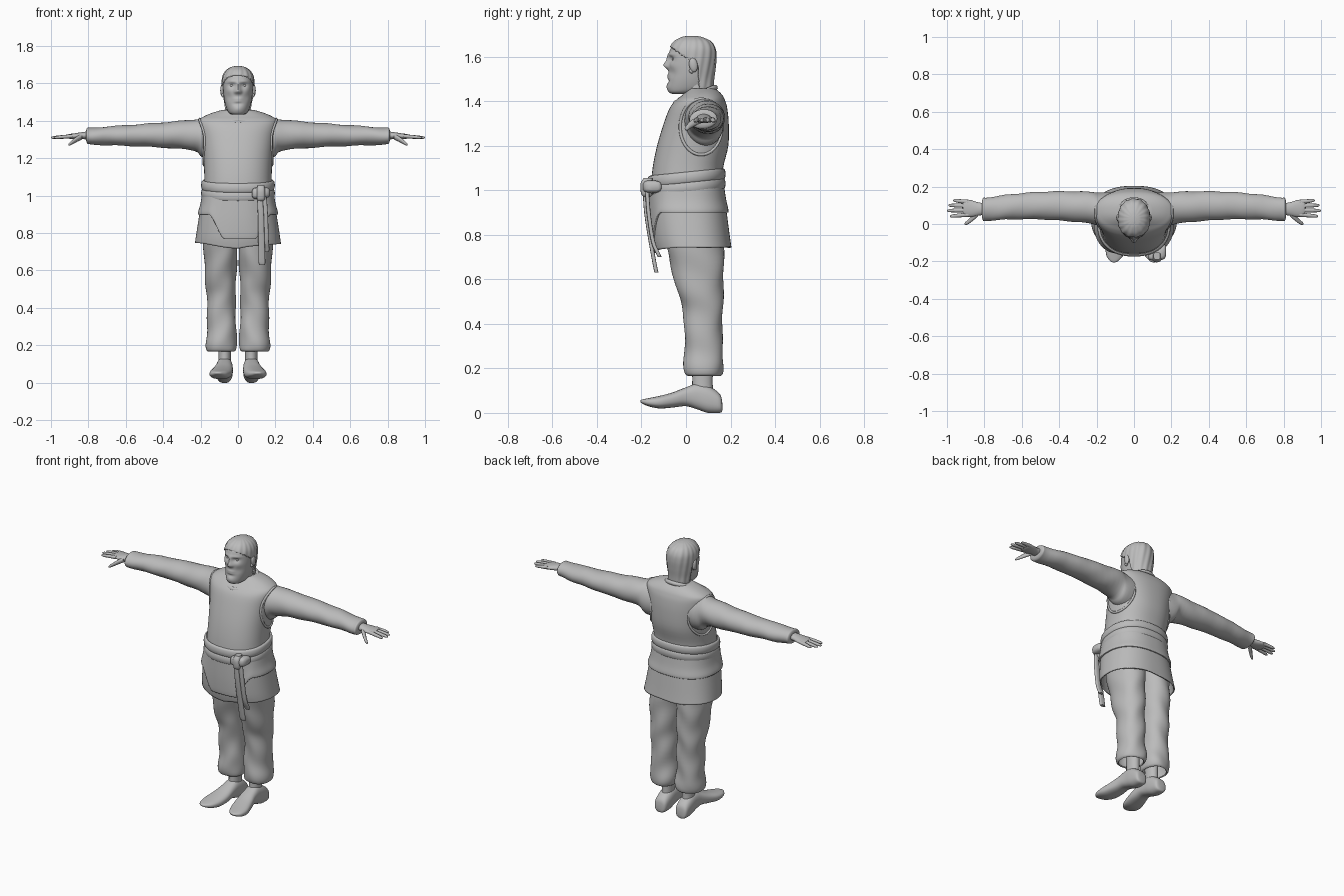
import bpy, bmesh, math
from mathutils import Vector
from mathutils.bvhtree import BVHTree

cube = bpy.data.objects.get("Cube")
if cube:
    bpy.data.objects.remove(cube)

grey = bpy.data.materials.new("plain_grey")
grey.use_nodes = True
grey.diffuse_color = (0.5, 0.5, 0.5, 1)
grey.node_tree.nodes["Principled BSDF"].inputs["Base Color"].default_value = (0.5, 0.5, 0.5, 1)


def spline(rows, steps):
    """Smoothly interpolate between rows of numbers."""
    out = []
    for i in range(len(rows) - 1):
        p = [rows[max(i - 1, 0)], rows[i], rows[i + 1], rows[min(i + 2, len(rows) - 1)]]
        for k in range(steps):
            t = k / steps
            out.append([b + t / 2 * (c - a + t * (2 * a - 5 * b + 4 * c - d + t * (3 * b - a - 3 * c + d)))
                        for a, b, c, d in zip(*p)])
    return out + [list(rows[-1])]


def finish(obj, mirror, thick):
    obj.data.materials.append(grey)
    bpy.ops.object.select_all(action='DESELECT')
    obj.select_set(True)
    bpy.context.view_layer.objects.active = obj
    bpy.ops.object.shade_smooth_by_angle(angle=math.radians(50))
    if thick:
        solid = obj.modifiers.new("thickness", 'SOLIDIFY')
        solid.thickness = thick
        solid.offset = -1
    if mirror:
        obj.modifiers.new("mirror", 'MIRROR')
    return obj


def loft(name, axis, rows, sides=32, steps=4, power=2.0, warp=None, keep=None,
         mirror=False, thick=0, cap=True):
    """Skin rounded sections; each row is (position, a_min, a_max, b_min, b_max)."""
    bm = bmesh.new()
    rings = []
    for t, a0, a1, b0, b1 in spline(rows, steps):
        ring = []
        for i in range(sides):
            ang = 2 * math.pi * i / sides
            c, s = math.cos(ang), math.sin(ang)
            a = (a0 + a1) / 2 + (a1 - a0) / 2 * math.copysign(abs(c) ** (2 / power), c)
            b = (b0 + b1) / 2 + (b1 - b0) / 2 * math.copysign(abs(s) ** (2 / power), s)
            co = {'x': (t, a, b), 'y': (a, t, b), 'z': (a, b, t)}[axis]
            ring.append(bm.verts.new(warp(*co) if warp else co))
        rings.append(ring)
    for low, high in zip(rings, rings[1:]):
        for i in range(sides):
            j = (i + 1) % sides
            bm.faces.new((low[i], low[j], high[j], high[i]))
    if cap:
        bm.faces.new(rings[0])
        bm.faces.new(rings[-1])
    bmesh.ops.recalc_face_normals(bm, faces=bm.faces)
    if keep:
        gone = [f for f in bm.faces if not keep(f.calc_center_median())]
        bmesh.ops.delete(bm, geom=gone, context='FACES')
    mesh = bpy.data.meshes.new(name)
    bm.to_mesh(mesh)
    bm.free()
    obj = bpy.data.objects.new(name, mesh)
    bpy.context.collection.objects.link(obj)
    return finish(obj, mirror, thick)


def cord(name, points, radius, mirror=False):
    """Closed round cord through the points."""
    curve = bpy.data.curves.new(name, 'CURVE')
    curve.dimensions = '3D'
    curve.bevel_depth = radius
    curve.bevel_resolution = 3
    line = curve.splines.new('POLY')
    line.points.add(len(points) - 1)
    for pt, co in zip(line.points, points):
        pt.co = (*co, 1)
    line.use_cyclic_u = True
    obj = bpy.data.objects.new(name, curve)
    bpy.context.collection.objects.link(obj)
    bpy.ops.object.select_all(action='DESELECT')
    obj.select_set(True)
    bpy.context.view_layer.objects.active = obj
    bpy.ops.object.convert(target='MESH')
    return finish(bpy.context.object, mirror, 0)


def ball(name, place, size, turn=0):
    bpy.ops.mesh.primitive_uv_sphere_add(segments=20, ring_count=12, radius=1)
    obj = bpy.context.object
    obj.name = name
    for v in obj.data.vertices:
        x, y, z = (c * s for c, s in zip(v.co, size))
        c, s = math.cos(turn), math.sin(turn)
        v.co = Vector((x, y * c - z * s, y * s + z * c)) + Vector(place)
    return finish(obj, True, 0)


def sym(*rows):
    """Rows of (z, half_width, front, back) as loft sections."""
    return [(z, -w, w, f, b) for z, w, f, b in rows]


# Tunic body
tunic = loft("tunic", 'z', sym(
    (1.0, .183, -.16, .163), (1.1, .18, -.15, .167), (1.2, .185, -.13, .19), (1.3, .195, -.1, .192),
    (1.37, .207, -.073, .185), (1.405, .207, -.045, .175), (1.425, .18, -.02, .165),
    (1.442, .14, .0, .15), (1.457, .09, .015, .13)), sides=64, power=2.3)

# Neckline and armhole trims
turns = [2 * math.pi * i / 64 for i in range(64)]
cord("neck_trim", [(.086 * math.cos(a), .042 + .088 * math.sin(a), 1.426 + .035 * math.sin(a))
                   for a in turns], .013)
tree = BVHTree.FromPolygons([v.co for v in tunic.data.vertices],
                            [p.vertices[:] for p in tunic.data.polygons])
trim = []
for a in turns:
    hit = tree.ray_cast(Vector((1, .068 + .094 * math.cos(a), 1.285 + .125 * math.sin(a))), Vector((-1, 0, 0)))[0]
    if hit:
        trim.append(hit)
cord("armhole_trim", trim, .007, mirror=True)

# Sleeves
loft("sleeve", 'x', [
    (.1, -.01, .163, 1.18, 1.4), (.19, -.005, .17, 1.205, 1.412), (.23, .002, .172, 1.24, 1.408),
    (.35, .015, .175, 1.253, 1.396), (.5, .025, .172, 1.262, 1.384), (.65, .025, .16, 1.268, 1.373),
    (.78, .018, .142, 1.273, 1.363), (.805, .015, .139, 1.277, 1.361), (.812, .03, .125, 1.292, 1.348)],
    mirror=True,
    warp=lambda x, y, z: (x, y + .002 * math.sin(45 * x + 30 * z), z + .002 * math.sin(38 * x + 25 * y)))

# Hands
loft("palm", 'x', [(.79, .05, .112, 1.3, 1.345), (.83, .045, .115, 1.302, 1.34), (.87, .038, .127, 1.302, 1.334),
                   (.9, .042, .13, 1.304, 1.33), (.915, .055, .122, 1.31, 1.326)], sides=20, mirror=True)
for name, y, tip in (("index", .05, .985), ("middle", .074, 1.0), ("ring", .097, .993), ("little", .118, .968)):
    spread = (y - .085) * .25
    loft(name + "_finger", 'x', [
        (x, y + k * spread - r, y + k * spread + r, 1.318 - .008 * k - r * .9, 1.318 - .008 * k + r * .9)
        for x, k, r in ((.885, 0, .0115), ((.89 + tip) / 2, .5, .0105), (tip - .012, .9, .008), (tip, 1, .002))],
        sides=12, mirror=True)
loft("thumb", 'x', [(.835, .04, .075, 1.3, 1.33), (.86, .018, .05, 1.288, 1.318), (.885, .0, .024, 1.275, 1.298),
                    (.9, -.006, .012, 1.268, 1.285), (.907, -.002, .004, 1.27, 1.276)], sides=12, mirror=True)

# Long under skirt, with a hem lower at the front
loft("under_skirt", 'z', sym(
    (1.03, .183, -.158, .163), (.92, .203, -.165, .18), (.8, .222, -.155, .196), (.745, .23, -.143, .204)),
    sides=96, power=2.4, thick=.008, cap=False,
    warp=lambda x, y, z: (x, y, z - (1.03 - z) * .1 * max(0, 1 - abs(x) / .22) * (y < 0)
                          + .003 * math.sin(24 * x) * (1.03 - z) / .3))


# Short over skirt, with a deep front flap
def flap(x, y, z):
    s = min(1, max(0, (.17 - abs(x - .01)) / .09)) if y < 0 else 0
    drop = .13 * s * s * (3 - 2 * s)
    return x, y + .09 * drop * (1.03 - z) / .13, z - drop * (1.03 - z) / .13


loft("over_skirt", 'z', sym((1.03, .19, -.166, .17), (.96, .2, -.176, .18), (.915, .213, -.178, .19),
                            (.9, .214, -.176, .19)),
     sides=128, power=2.4, thick=.012, cap=False, warp=flap)

# Belt wraps, knot and hanging ends
for name, z in (("upper_belt", 1.056), ("lower_belt", 1.012)):
    loft(name, 'z', sym(*[(z + h, .183 + g, -.16 - g, .164 + g) for h, g in
                          ((-.026, 0), (-.02, .01), (0, .014), (.02, .01), (.026, 0))]),
         sides=64, power=2.3, cap=False, warp=lambda x, y, z: (x, y, z + .1 * y))
loft("belt_knot", 'x', [(.075, -.18, -.15, 1.0, 1.025), (.085, -.192, -.145, .985, 1.04), (.125, -.196, -.13, .985, 1.045),
                        (.16, -.188, -.11, .99, 1.042), (.172, -.17, -.12, 1.0, 1.03)], sides=20, power=3)
loft("belt_loop", 'z', [(.97, .105, .135, -.19, -.16), (.985, .1, .145, -.202, -.15), (1.03, .1, .145, -.204, -.15),
                        (1.055, .105, .14, -.19, -.15)], sides=20, power=3)
for name, shift, end in (("long_belt_end", 0, .63), ("short_belt_end", .022, .70)):
    loft(name, 'z', [(z, x + shift, x + shift + w, y + shift * .5, y + .018 + shift * .5) for z, x, w, y in
                     ((1.01, .1, .03, -.195), (.9, .106, .032, -.188), (.77, .108, .034, -.168),
                      (end + .015, .11, .036, -.145), (end, .116, .026, -.138))], sides=16, power=3.5)

# Trousers
loft("trouser_leg", 'z', [
    (.82, .0, .19, -.1, .165), (.7, .003, .183, -.078, .17), (.55, .01, .175, -.04, .168),
    (.45, .013, .167, -.012, .165), (.3, .011, .165, -.006, .163), (.215, .005, .172, -.01, .17),
    (.178, .008, .168, -.005, .165), (.166, .018, .158, .006, .154)], sides=40, steps=6, power=2.2,
    cap=False, thick=.008, mirror=True,
    warp=lambda x, y, z: (x + .0025 * math.sin(36 * z + 22 * y), y + .003 * math.sin(32 * z + 40 * x), z))

# Ankles and shoes
loft("ankle", 'z', [(.07, .038, .108, .02, .125), (.13, .038, .104, .028, .12), (.24, .036, .106, .026, .122)],
     sides=20, mirror=True)
loft("shoe", 'y', [
    (.163, .055, .095, .01, .045), (.152, .035, .112, .0, .085), (.1, .028, .117, .0, .122), (.05, .028, .117, .016, .132),
    (.0, .028, .122, .03, .115), (-.06, .028, .138, .024, .092), (-.12, .038, .152, .02, .076),
    (-.17, .058, .147, .03, .066), (-.198, .085, .127, .043, .06), (-.205, .1, .115, .049, .055)],
    sides=32, power=2.5, mirror=True)

# Neck and head; facial relief is (x, z, x spread, z spread, forward amount)
loft("neck", 'z', sym((1.38, .075, -.015, .115), (1.43, .064, -.01, .11), (1.52, .06, -.01, .1)), power=2.1)
relief = ((0, 1.587, .008, .02, .011), (0, 1.561, .011, .011, .02), (.013, 1.554, .006, .006, .007),
          (.032, 1.59, .014, .01, -.011), (.03, 1.609, .02, .006, .005), (0, 1.518, .018, .004, .005),
          (0, 1.505, .016, .005, .005), (0, 1.49, .016, .006, -.004), (0, 1.464, .02, .014, .006),
          (.05, 1.56, .014, .012, .004), (.045, 1.525, .014, .014, -.004))


def face(x, y, z):
    if y < 0:
        y -= sum(f * math.exp(-((abs(x) - px) / sx) ** 2 / 2 - ((z - pz) / sz) ** 2 / 2) for px, pz, sx, sz, f in relief)
    return x, y, z


loft("head", 'z', sym(
    (1.433, .025, -.06, .02), (1.44, .045, -.075, .06), (1.46, .059, -.081, .1), (1.5, .071, -.079, .115),
    (1.55, .078, -.077, .125), (1.6, .08, -.076, .128), (1.64, .075, -.067, .122), (1.67, .055, -.045, .1),
    (1.684, .03, -.015, .065), (1.688, .01, .01, .04)), sides=96, steps=9, power=2.2, warp=face)
ball("eye", (.032, -.052, 1.589), (.012, .011, .009))
ball("ear", (.084, .033, 1.563), (.011, .019, .033), .15)
ball("ear_lobe", (.08, .025, 1.537), (.009, .011, .012))


# Swept back hair
def hairline(p):
    line = ((1.43, .06), (1.55, .058), (1.585, .015), (1.62, -.035), (1.655, -.085), (1.8, -.2))
    for (z0, y0), (z1, y1) in zip(line, line[1:]):
        if z0 <= p.z <= z1:
            return p.y > y0 + (y1 - y0) * (p.z - z0) / (z1 - z0)
    return p.y > .06


def strands(x, y, z):
    r = 1 + .018 * math.sin(16 * math.atan2(x, y - .03) + 25 * z)
    return x * r, .03 + (y - .03) * r, z


loft("hair", 'z', sym(
    (1.435, .058, -.01, .128), (1.46, .068, -.02, .125), (1.5, .077, -.06, .126), (1.55, .085, -.08, .132),
    (1.6, .087, -.081, .136), (1.64, .082, -.073, .131), (1.67, .064, -.053, .111), (1.688, .036, -.02, .072),
    (1.694, .01, .01, .042)), sides=96, steps=7, power=2.15, warp=strands, keep=hairline, thick=.012)
